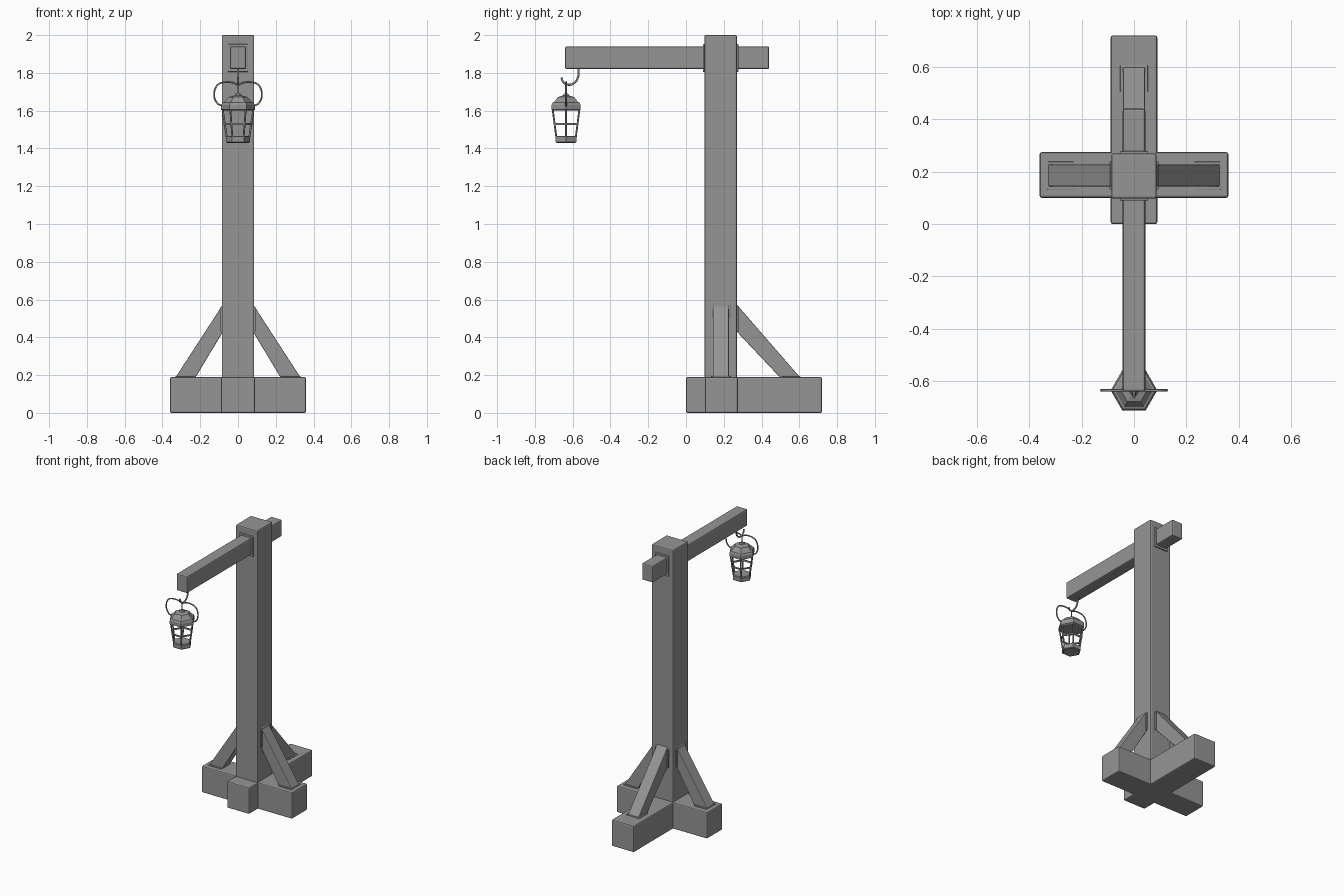
import bpy, bmesh
from math import cos, sin, pi
from mathutils import Vector

cube = bpy.data.objects.get("Cube")
if cube:
    bpy.data.objects.remove(cube, do_unlink=True)

grey = bpy.data.materials.new("weathered grey")
grey.use_nodes = True
shade = (0.3, 0.3, 0.3, 1)
grey.diffuse_color = shade
grey.node_tree.nodes["Principled BSDF"].inputs["Base Color"].default_value = shade


def finish(name, bm, bevel=0):
    bmesh.ops.recalc_face_normals(bm, faces=bm.faces)
    mesh = bpy.data.meshes.new(name)
    bm.to_mesh(mesh)
    bm.free()
    mesh.materials.append(grey)
    obj = bpy.data.objects.new(name, mesh)
    bpy.context.collection.objects.link(obj)
    if bevel:
        mod = obj.modifiers.new("soft edges", 'BEVEL')
        mod.width = bevel
        mod.segments = 2
    return obj


def box(name, lo, hi, bevel=0.008):
    bm = bmesh.new()
    bmesh.ops.create_cube(bm, size=1)
    lo, hi = Vector(lo), Vector(hi)
    for v in bm.verts:
        v.co = (lo + hi) / 2 + v.co * (hi - lo)
    return finish(name, bm, bevel)


def prism(name, outline, half, place, bevel=0.004):
    """Extrude a (reach, height) outline sideways; place maps it to the model."""
    bm = bmesh.new()
    a, b = [[bm.verts.new(place(r, s, z)) for r, z in outline] for s in (-half, half)]
    bm.faces.new(a)
    bm.faces.new(b)
    for i in range(len(a)):
        j = (i + 1) % len(a)
        bm.faces.new((a[i], a[j], b[j], b[i]))
    return finish(name, bm, bevel)


def hex_lathe(name, profile, closed=False):
    """Six-sided turned part around the lantern axis."""
    bm = bmesh.new()
    rings = [[bm.verts.new(corner(r, k, z)) for k in range(6)] for r, z in profile]
    pairs = list(zip(rings, rings[1:]))
    if closed:
        pairs.append((rings[-1], rings[0]))
    else:
        bm.faces.new(rings[0])
        bm.faces.new(rings[-1])
    for a, b in pairs:
        for k in range(6):
            n = (k + 1) % 6
            bm.faces.new((a[k], a[n], b[n], b[k]))
    return finish(name, bm)


def wire(name, points, radius, smooth=True):
    curve = bpy.data.curves.new(name, 'CURVE')
    curve.dimensions = '3D'
    curve.bevel_depth = radius
    curve.bevel_resolution = 2
    curve.use_fill_caps = True
    curve.resolution_u = 6
    spline = curve.splines.new('BEZIER' if smooth else 'POLY')
    pts = spline.bezier_points if smooth else spline.points
    pts.add(len(points) - 1)
    for p, co in zip(pts, points):
        if smooth:
            p.co = co
            p.handle_left_type = p.handle_right_type = 'AUTO'
        else:
            p.co = (*co, 1)
    curve.materials.append(grey)
    obj = bpy.data.objects.new(name, curve)
    bpy.context.collection.objects.link(obj)
    return obj


# Timber frame
POST_Y = 0.185
box("post", (-0.086, 0.097, 0.1), (0.086, 0.27, 2.0))
box("cross_foot", (-0.36, 0.1, 0), (0.36, 0.274, 0.19))
box("long_foot", (-0.089, 0, 0), (0.089, 0.72, 0.19))
box("arm", (-0.043, -0.64, 1.82), (0.043, 0.44, 1.94))
box("arm_collar", (-0.054, 0.089, 1.805), (0.054, 0.278, 1.952), 0.004)

# Diagonal braces with thin sockets on the post and the feet
directions = {
    "left": lambda r, s, z: (r, POST_Y + s, z),
    "right": lambda r, s, z: (-r, POST_Y + s, z),
    "back": lambda r, s, z: (s, POST_Y + r, z),
}
for side, place in directions.items():
    end = 0.42 if side == "back" else 0.33
    top = (0.07, 0.59)
    prism(side + "_brace", [top, (0.07, 0.445), (end - 0.1, 0.18), (end + 0.006, 0.18)], 0.042, place)
    prism(side + "_post_socket", [(0.08, 0.43), (0.093, 0.43), (0.093, 0.56), (0.08, 0.56)],
          0.053, place, 0.002)
    prism(side + "_foot_socket",
          [(end - 0.1, 0.18), (end - 0.1, 0.195), (end, 0.195), (end, 0.18)], 0.053, place, 0.002)

# Lantern
LY = -0.635


def corner(r, k, z):
    return (r * cos(k * pi / 3), LY + r * sin(k * pi / 3), z)


hex_lathe("lantern_cap", [(0.08, 1.6), (0.089, 1.605), (0.089, 1.63), (0.082, 1.643),
                          (0.073, 1.646), (0.05, 1.672), (0.02, 1.68), (0.012, 1.69)])
hex_lathe("lantern_base", [(0.058, 1.43), (0.064, 1.434), (0.064, 1.462), (0.058, 1.466)])
hex_lathe("lantern_band", [(0.067, 1.524), (0.076, 1.524), (0.077, 1.534), (0.068, 1.534)], True)
for k in range(6):
    wire("lantern_bar_%d" % (k + 1), [corner(0.059, k, 1.455), corner(0.082, k, 1.61)], 0.005, False)

# Wire bail, mirrored about the lantern axis, and the hook holding it
half = [(0.075, 1.622), (0.11, 1.64), (0.126, 1.69), (0.107, 1.737), (0.075, 1.75), (0.025, 1.748)]
path = [(x, LY, z) for x, z in half] + [(0, LY, 1.738)] + [(-x, LY, z) for x, z in reversed(half)]
wire("lantern_bail", path, 0.0045)
wire("lantern_stem", [(0, LY, 1.68), (0, LY, 1.738)], 0.0035, False)
wire("arm_hook", [(0, -0.57, 1.83), (0, -0.57, 1.785), (0, -0.588, 1.75), (0, -0.62, 1.737),
                  (0, -0.648, 1.75), (0, -0.66, 1.775)], 0.0055)
